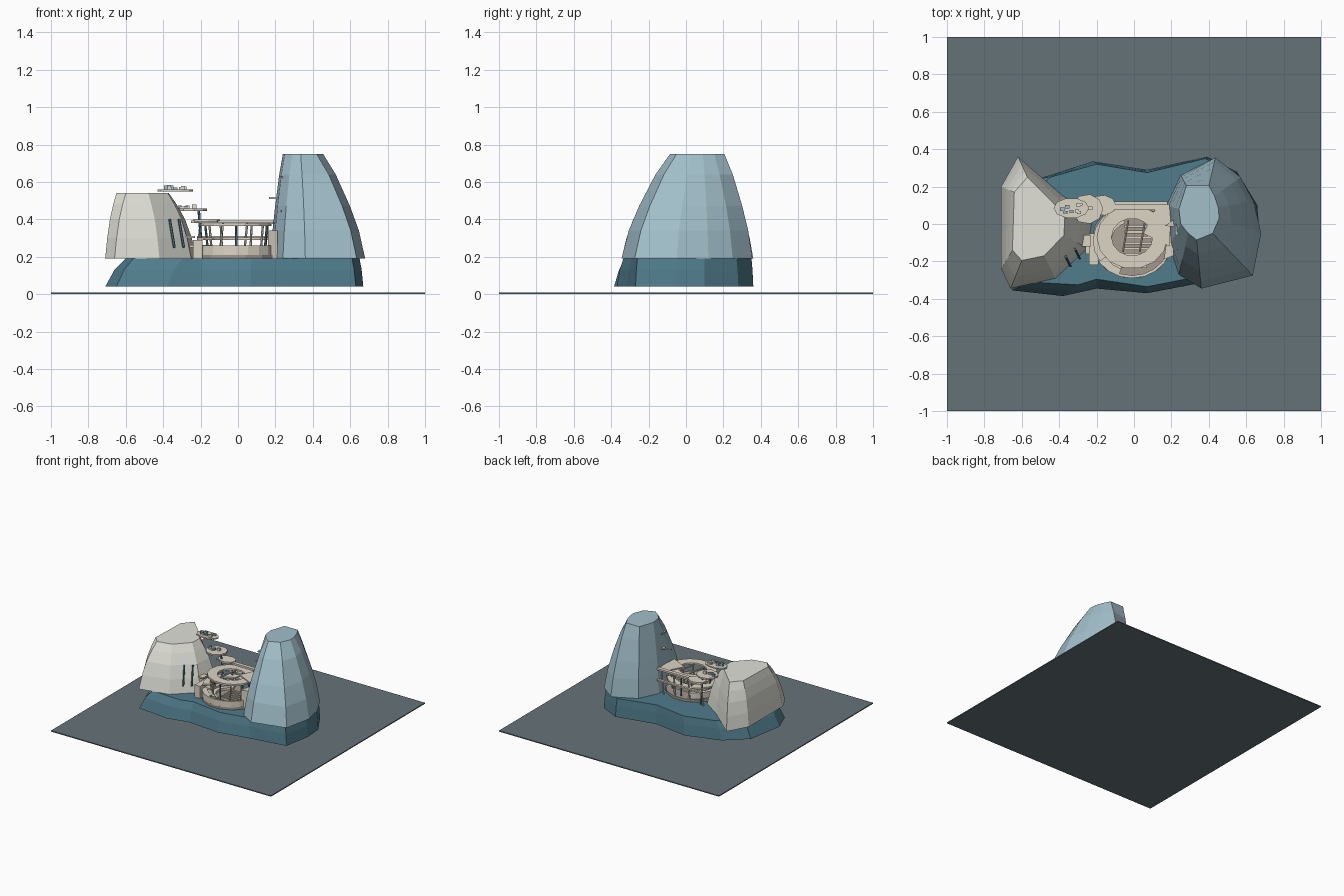
import bpy, bmesh, math, random
from mathutils import Vector

if "Cube" in bpy.data.objects:
    bpy.data.objects.remove(bpy.data.objects["Cube"])
random.seed(4)

def mat(name, c):
    m = bpy.data.materials.new(name)
    m.diffuse_color = (*c, 1)
    m.use_nodes = True
    m.node_tree.nodes["Principled BSDF"].inputs["Base Color"].default_value = m.diffuse_color
    return m

SLATE = mat("slate", (0.13, 0.17, 0.19))
TEAL = mat("teal", (0.08, 0.20, 0.26))
BLUE = mat("pale_blue", (0.36, 0.52, 0.59))
STONE = mat("pale_stone", (0.75, 0.75, 0.69))
CREAM = mat("cream", (0.72, 0.66, 0.56))
TAUPE = mat("taupe", (0.36, 0.31, 0.27))

def finish(name, bm, m):
    bmesh.ops.recalc_face_normals(bm, faces=bm.faces)
    me = bpy.data.meshes.new(name)
    bm.to_mesh(me)
    bm.free()
    me.materials.append(m)
    ob = bpy.data.objects.new(name, me)
    bpy.context.collection.objects.link(ob)
    return ob

def loft(name, low, high, levels, m):
    """Rings between a low and a high outline; levels = (z, blend)."""
    bm = bmesh.new()
    rings = []
    for z, t in levels:
        rings.append([bm.verts.new((a[0] + (b[0] - a[0]) * t, a[1] + (b[1] - a[1]) * t, z))
                      for a, b in zip(low, high)])
    n = len(low)
    for r, s in zip(rings, rings[1:]):
        for i in range(n):
            j = (i + 1) % n
            bm.faces.new((r[i], r[j], s[j], s[i]))
    bm.faces.new(rings[0])
    bm.faces.new(rings[-1])
    return finish(name, bm, m)

def slab(name, pts, z, h, m=CREAM):
    return loft(name, pts, pts, ((z, 0), (z + h, 1)), m)

def box(name, x0, x1, y0, y1, z0, z1, m=CREAM):
    return slab(name, [(x0, y0), (x1, y0), (x1, y1), (x0, y1)], z0, z1 - z0, m)

def oval(cx, cy, rx, ry, n=12):
    return [(cx + rx * math.cos(2 * math.pi * i / n), cy + ry * math.sin(2 * math.pi * i / n))
            for i in range(n)]

def arc_deck(name, c, outer, inner, z, h, a0=0, a1=360, n=14, m=CREAM):
    """Flat ring or part ring with square edges."""
    bm = bmesh.new()
    full = a1 - a0 >= 360
    secs = []
    for i in range(n if full else n + 1):
        a = math.radians(a0 + (a1 - a0) * i / n)
        secs.append([bm.verts.new((c[0] + r[0] * math.cos(a), c[1] + r[1] * math.sin(a), zz))
                     for r, zz in ((outer, z), (outer, z + h), (inner, z + h), (inner, z))])
    for s, t in zip(secs, secs[1:] + ([secs[0]] if full else [])):
        for k in range(4):
            bm.faces.new((s[k], s[(k + 1) % 4], t[(k + 1) % 4], t[k]))
    if not full:
        bm.faces.new(secs[0])
        bm.faces.new(secs[-1])
    return finish(name, bm, m)

def post(name, a, b, r=0.006, m=CREAM):
    a, b = Vector(a), Vector(b)
    bm = bmesh.new()
    bmesh.ops.create_cone(bm, cap_ends=True, segments=6, radius1=r, radius2=r, depth=(b - a).length)
    ob = finish(name, bm, m)
    ob.rotation_mode = 'QUATERNION'
    ob.rotation_quaternion = (b - a).to_track_quat('Z', 'Y')
    ob.location = (a + b) / 2

# Water sheet and island base
box("water_sheet", -1, 1, -1, 1, 0, 0.008, SLATE)
base_low = [(-.71, -.2), (-.65, -.355), (-.38, -.385), (-.2, -.345), (.07, -.37), (.33, -.32), (.63, -.27),
            (.67, -.05), (.66, .1), (.55, .28), (.39, .36), (.07, .29), (-.22, .335), (-.5, .245), (-.66, .1)]
base_high = [(-.6, -.2), (-.56, -.31), (-.3, -.325), (-.2, -.295), (.07, -.335), (.3, -.29), (.61, -.26),
             (.65, -.05), (.645, .1), (.54, .27), (.38, .35), (.07, .275), (-.2, .32), (-.45, .25), (-.58, .1)]
loft("island_base", base_low, base_high, ((.04, 0), (.13, .45), (.19, 1)), TEAL)

# Two faceted rock towers
left_low = [(-.71, -.24), (-.66, -.345), (-.42, -.29), (-.25, -.13), (-.22, .04), (-.38, .15), (-.62, .36), (-.71, .2)]
left_high = [(-.65, -.14), (-.6, -.195), (-.48, -.17), (-.375, -.06), (-.37, .03), (-.42, .1), (-.57, .25), (-.64, .17)]
loft("left_rock", left_low, left_high, ((.19, 0), (.3, .18), (.4, .42), (.48, .72), (.54, 1)), STONE)
right_low = [(.19, -.12), (.24, -.27), (.36, -.345), (.635, -.275), (.68, -.05), (.64, .12), (.57, .25),
             (.435, .355), (.25, .26), (.175, .1)]
right_high = [(.25, 0), (.29, -.05), (.335, -.085), (.42, -.05), (.455, .03), (.45, .09), (.43, .15),
              (.40, .205), (.28, .205), (.24, .08)]
loft("right_rock", right_low, right_high, ((.19, 0), (.34, .15), (.47, .36), (.64, .7), (.75, 1)), BLUE)

# Arena floor with stepped seating
slab("arena_floor", oval(-.01, -.09, .22, .2, 14), .19, .02, TAUPE)
for i in range(3):
    r = .2 - .03 * i
    arc_deck("seat_row", (-.01, -.09), (r, r - .01), (r - .03, r - .04), .21, .05 - .015 * i, 110, 250, 8)
for i in range(6):
    box("stage_slat", -.05, .1, -.17 + .03 * i, -.155 + .03 * i, .21, .222)
arc_deck("front_parapet", (-.01, -.09), (.215, .2), (.2, .185), .21, .05, 200, 340, 8)
box("front_step", -.07, .07, -.235, -.215, .21, .23)

# Decks stacked between the rocks
arc_deck("lower_gallery", (-.01, -.09), (.21, .19), (.15, .13), .29, .012, 30, 215, 10)
arc_deck("ring_deck", (-.01, -.07), (.19, .17), (.11, .1), .365, .014)
box("back_bridge", -.25, .19, .075, .105, .38, .394)
box("back_beam", -.22, .18, .1, .12, .3, .312)
box("left_landing", -.33, -.23, -.12, -.06, .3, .312)
box("left_low_landing", -.26, -.14, -.16, -.09, .25, .262)
box("left_wall", -.24, -.19, -.22, -.05, .19, .29)
slab("right_wing", [(.05, -.05), (.19, -.12), (.2, .09), (.12, .09)], .375, .012)
slab("right_wall", [(.16, -.19), (.21, -.17), (.22, -.04), (.18, -.05)], .19, .15)
for x in (-.06, .03):
    post("inner_rib", (x, -.15, .372), (x + .03, .02, .372), .006)

# Terraces on the left rock, each with small cabins
slab("middle_terrace", oval(-.25, .08, .085, .08, 9), .445, .012)
slab("west_terrace", oval(-.17, .1, .075, .055, 9), .385, .014)
slab("top_terrace", oval(-.335, .085, .095, .055, 10), .55, .01)
for cx, cy, z, n, w in ((-.335, .085, .56, 9, .055), (-.27, .08, .457, 6, .045)):
    for i in range(n):
        x = cx + w * random.uniform(-1, 1)
        y = cy + .028 * random.uniform(-1, 1)
        s = random.uniform(.008, .013)
        box("cabin", x - s, x + s, y - s * .7, y + s * .7, z, z + random.uniform(.01, .024),
            BLUE if i % 2 else STONE)

# Leaning posts under the decks
for i in range(12):
    a = 2 * math.pi * i / 12
    x, y = -.01 + .165 * math.cos(a), -.07 + .145 * math.sin(a)
    post("deck_post", (x * .9, y, .2), (x, y, .37), .006, TEAL if i % 3 == 0 else CREAM)
for x in (-.2, -.08, .05, .16):
    post("bridge_post", (x - .02, .09, .19), (x, .09, .385), .006, CREAM)
post("terrace_post", (-.19, .08, .19), (-.21, .08, .45), .007, TEAL)

# Dark slits on the left rock, and ledges on the right rock
for x, y in ((-.35, -.21), (-.30, -.17)):
    post("window_slit", (x + .01, y - .015, .25), (x - .015, y + .035, .4), .007, TEAL)
box("upper_ledge", .22, .3, -.06, .0, .62, .63, BLUE)
post("ledge_strut", (.245, -.04, .59), (.245, -.04, .63), .004, BLUE)
slab("lower_ledge", [(.165, -.01), (.26, -.02), (.25, .05)], .51, .01, CREAM)
slab("foot_ledge", [(.23, -.14), (.3, -.12), (.25, -.06)], .44, .01, CREAM)
